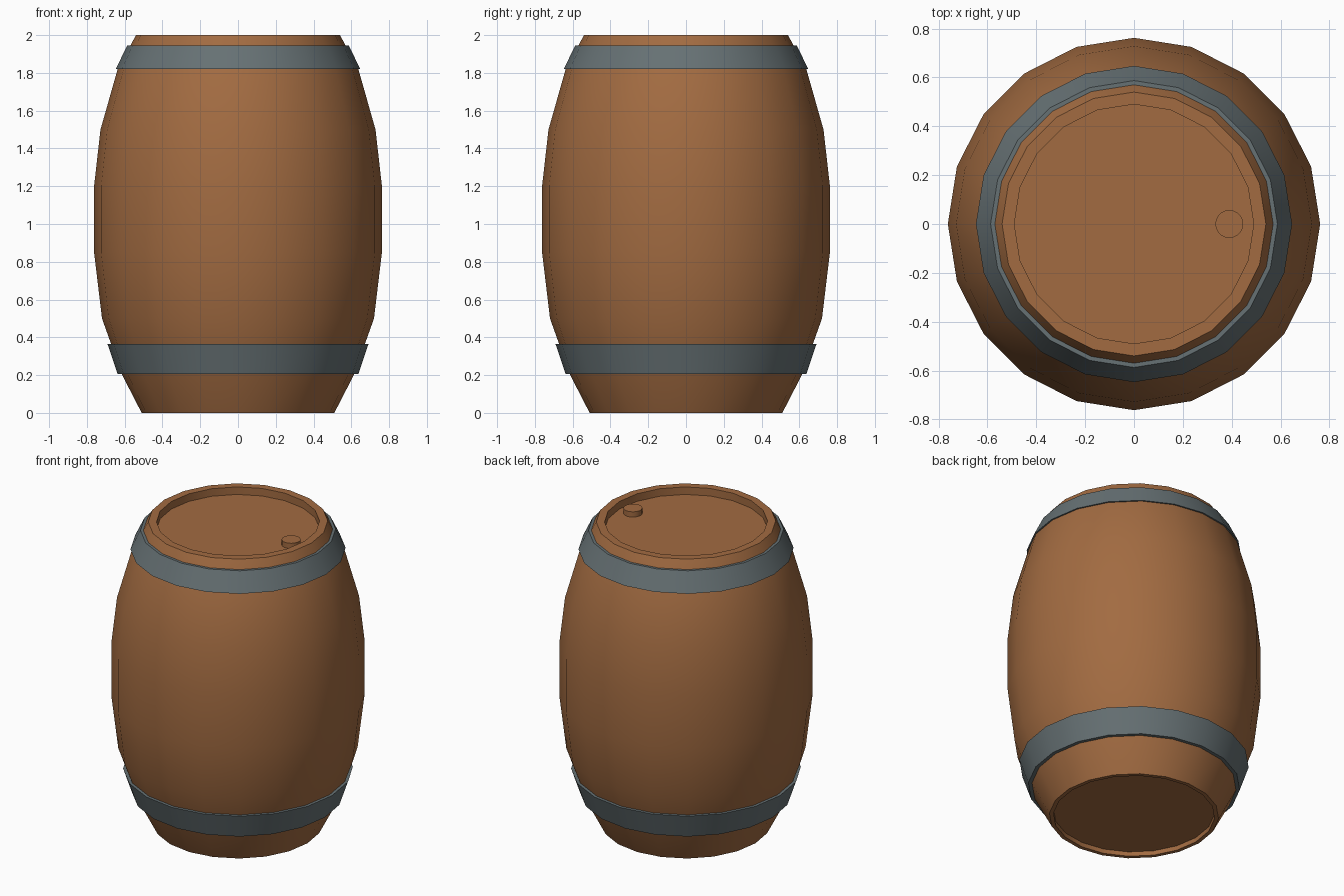
import bpy, bmesh, math

if "Cube" in bpy.data.objects:
    bpy.data.objects.remove(bpy.data.objects["Cube"])

SIDES = 20


def material(name, rgb):
    m = bpy.data.materials.new(name)
    m.diffuse_color = (*rgb, 1)
    m.use_nodes = True
    m.node_tree.nodes["Principled BSDF"].inputs["Base Color"].default_value = m.diffuse_color
    return m


wood = material("brown wood", (0.36, 0.147, 0.053))
iron = material("grey iron", (0.133, 0.165, 0.174))


def lathe(name, profile, mat, sides=SIDES, center=(0, 0), closed=False):
    """Spin (radius, z) points around z; cap the open ends unless closed."""
    bm = bmesh.new()
    rings = []
    for r, z in profile:
        rings.append([bm.verts.new((center[0] + r * math.cos(2 * math.pi * i / sides),
                                    center[1] + r * math.sin(2 * math.pi * i / sides), z))
                      for i in range(sides)])
    pairs = list(zip(rings, rings[1:]))
    if closed:
        pairs.append((rings[-1], rings[0]))
    else:
        bm.faces.new(rings[0])
        bm.faces.new(rings[-1])
    for a, b in pairs:
        for i in range(sides):
            j = (i + 1) % sides
            bm.faces.new((a[i], a[j], b[j], b[i]))
    bmesh.ops.recalc_face_normals(bm, faces=bm.faces)
    mesh = bpy.data.meshes.new(name)
    bm.to_mesh(mesh)
    bm.free()
    mesh.materials.append(mat)
    ob = bpy.data.objects.new(name, mesh)
    bpy.context.collection.objects.link(ob)
    bpy.ops.object.select_all(action='DESELECT')
    ob.select_set(True)
    bpy.context.view_layer.objects.active = ob
    bpy.ops.object.shade_smooth_by_angle(angle=math.radians(30))
    return ob


# Bulging body with recessed bottom and lid
lathe("barrel_body", [
    (0.485, 0.03), (0.485, 0.0), (0.51, 0.0), (0.613, 0.2), (0.72, 0.5),
    (0.762, 0.85), (0.762, 1.2), (0.728, 1.5), (0.637, 1.82),
    (0.54, 2.0), (0.49, 2.0), (0.49, 1.95)], wood)

# Iron hoops
lathe("lower_hoop", [(0.60, 0.205), (0.637, 0.205), (0.691, 0.365), (0.66, 0.365)],
      iron, closed=True)
lathe("upper_hoop", [(0.62, 1.82), (0.647, 1.82), (0.587, 1.945), (0.56, 1.945)],
      iron, closed=True)

# Bung on the lid
lathe("bung", [(0.057, 1.94), (0.057, 1.985)], wood, center=(0.39, 0))
